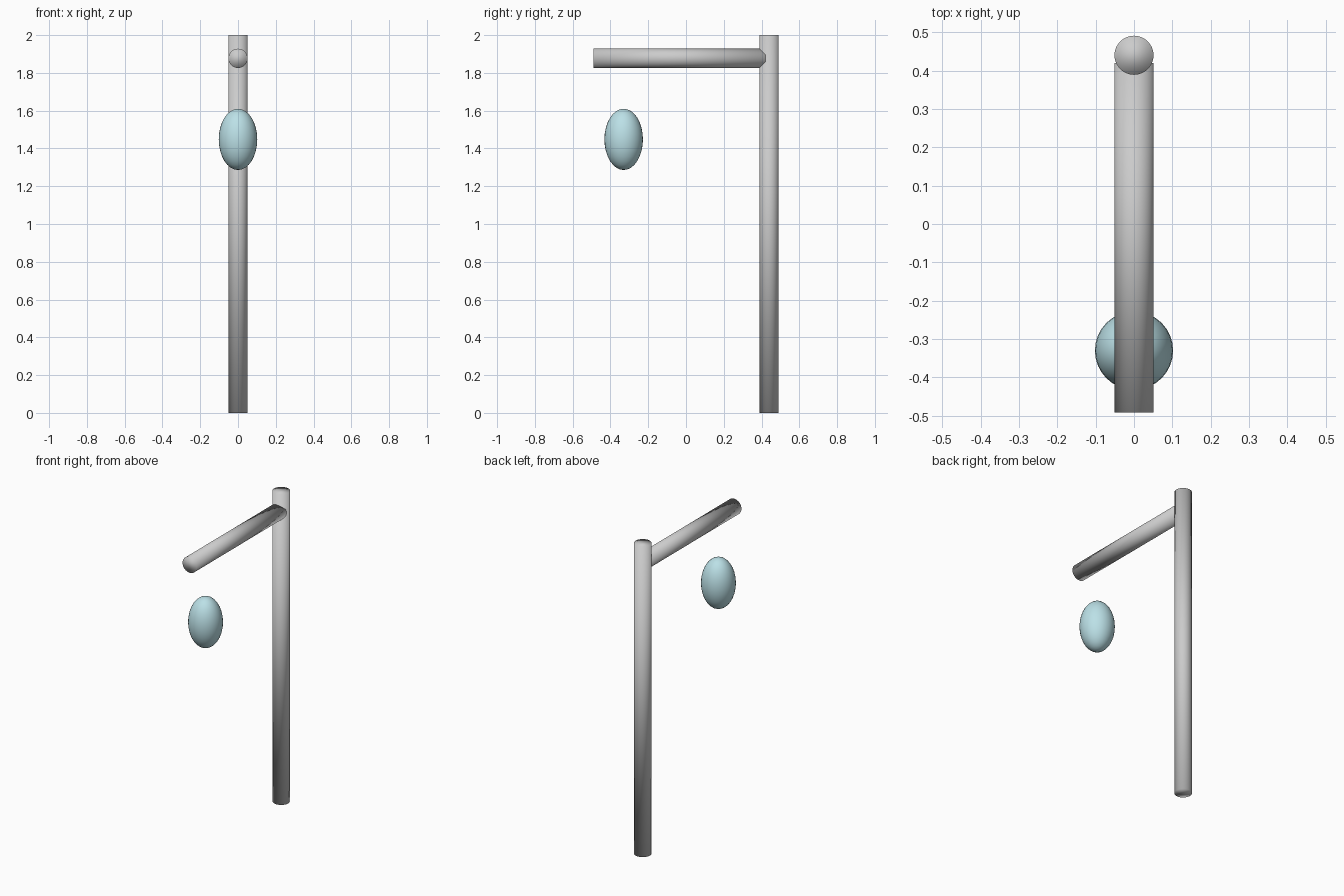
import bpy, math

if "Cube" in bpy.data.objects:
    bpy.data.objects.remove(bpy.data.objects["Cube"])

POST_Y, TUBE_R = 0.44, 0.051


def tube(name, centre, length, rot=(0, 0, 0)):
    bpy.ops.mesh.primitive_cylinder_add(vertices=32, radius=TUBE_R, depth=length,
                                        location=centre, rotation=rot)
    ob = bpy.context.object
    ob.name = name
    bpy.ops.object.shade_smooth()
    return ob


# upright post
tube("post", (0, POST_Y, 1.0), 2.0)

# horizontal arm, its back end buried in the post
front, back = -0.491, 0.42
tube("arm", (0, (front + back) / 2, 1.877), back - front, (math.pi / 2, 0, 0))

# floating egg-shaped lamp below the arm
bpy.ops.mesh.primitive_uv_sphere_add(segments=32, ring_count=16, radius=1,
                                     location=(0, -0.33, 1.448))
lamp = bpy.context.object
lamp.name = "lamp"
lamp.scale = (0.102, 0.102, 0.162)
bpy.ops.object.transform_apply(location=False, rotation=False, scale=True)
bpy.ops.object.shade_smooth()

mat = bpy.data.materials.new("pale_blue")
mat.diffuse_color = (0.50, 0.75, 0.80, 1)
mat.use_nodes = True
mat.node_tree.nodes["Principled BSDF"].inputs["Base Color"].default_value = mat.diffuse_color
lamp.data.materials.append(mat)
